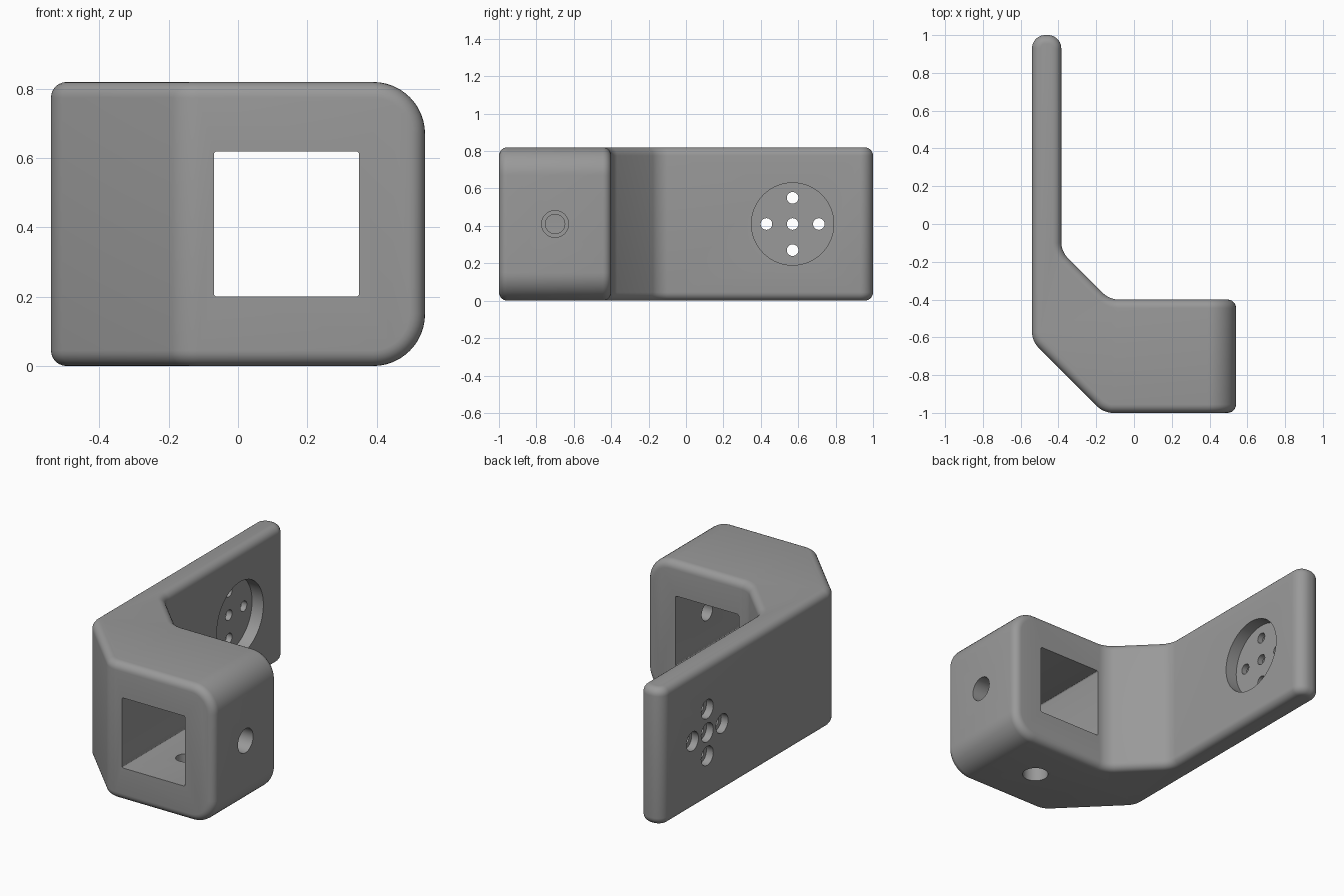
import bpy, bmesh, math
from mathutils import Matrix, Vector

if "Cube" in bpy.data.objects:
    bpy.data.objects.remove(bpy.data.objects["Cube"])

H = 0.82          # overall height
MID = H / 2

grey = bpy.data.materials.new("grey plastic")
grey.diffuse_color = (0.32, 0.32, 0.32, 1)
grey.use_nodes = True
grey.node_tree.nodes["Principled BSDF"].inputs["Base Color"].default_value = grey.diffuse_color


def make_object(name, bm):
    bmesh.ops.recalc_face_normals(bm, faces=bm.faces)
    mesh = bpy.data.meshes.new(name)
    bm.to_mesh(mesh)
    bm.free()
    mesh.materials.append(grey)
    obj = bpy.data.objects.new(name, mesh)
    bpy.context.collection.objects.link(obj)
    return obj


def round_edges(bm, test, radius, segments):
    edges = [e for e in bm.edges if test(*[v.co for v in e.verts])]
    bmesh.ops.bevel(bm, geom=edges, offset=radius, segments=segments,
                    profile=0.5, affect='EDGES', clamp_overlap=True)


def vertical(a, b):
    return abs(a.z - b.z) > 0.5


# Bracket body: bent outline seen from above, extruded upwards
outline = [(-0.54, 1), (-0.54, -0.62), (-0.16, -1), (0.54, -1),
           (0.54, -0.4), (-0.13, -0.4), (-0.385, -0.145), (-0.385, 1)]
bm = bmesh.new()
base = bm.faces.new([bm.verts.new((x, y, 0)) for x, y in outline])
top = bmesh.ops.extrude_face_region(bm, geom=[base])
bmesh.ops.translate(bm, vec=(0, 0, H),
                    verts=[g for g in top["geom"] if isinstance(g, bmesh.types.BMVert)])
bmesh.ops.recalc_face_normals(bm, faces=bm.faces)

# soft 45 degree bends, rounded plate end, large rounding on the block end
round_edges(bm, lambda a, b: vertical(a, b) and a.x < 0.5 and a.y < 0.9, 0.045, 6)
round_edges(bm, lambda a, b: vertical(a, b) and a.y > 0.9, 0.07, 10)
round_edges(bm, lambda a, b: min(a.x, b.x) > 0.53 and abs(a.z - b.z) < 0.01, 0.15, 12)
bracket = make_object("bracket", bm)

# small rounding along the remaining sharp edges
rim = bracket.modifiers.new("rim rounding", 'BEVEL')
rim.width = 0.045
rim.segments = 6
rim.limit_method = 'ANGLE'
rim.angle_limit = math.radians(30)

cutters = []


def drill(name, start, end, radius, sides=32):
    """Cylindrical cutter between two points."""
    start, end = Vector(start), Vector(end)
    axis = end - start
    turn = axis.to_track_quat('Z', 'Y').to_matrix().to_4x4()
    b = bmesh.new()
    bmesh.ops.create_cone(b, cap_ends=True, segments=sides, radius1=radius,
                          radius2=radius, depth=axis.length,
                          matrix=Matrix.Translation((start + end) / 2) @ turn)
    cutters.append(make_object(name, b))


# Square socket through the block
b = bmesh.new()
bmesh.ops.create_cube(b, size=1, matrix=Matrix.Translation((0.14, -0.7, MID))
                      @ Matrix.Diagonal((0.42, 0.8, 0.42, 1)))
round_edges(b, lambda p, q: abs(p.y - q.y) > 0.5, 0.01, 3)
cutters.append(make_object("socket_cutter", b))

# Stepped screw holes in the side and the underside of the block
drill("side_hole_wide", (0.6, -0.7, MID), (0.43, -0.7, MID), 0.072)
drill("side_hole_narrow", (0.6, -0.7, MID), (0.2, -0.7, MID), 0.052)
drill("bottom_hole_wide", (0.14, -0.7, -0.1), (0.14, -0.7, 0.11), 0.072)
drill("bottom_hole_narrow", (0.14, -0.7, -0.1), (0.14, -0.7, 0.35), 0.052)

# Round recess on the plate with five counterbored holes
drill("plate_recess", (-0.3, 0.57, MID), (-0.46, 0.57, MID), 0.22, 64)
for i, (dy, dz) in enumerate([(0, 0), (0.14, 0), (-0.14, 0), (0, 0.14), (0, -0.14)]):
    y, z = 0.57 + dy, MID + dz
    drill(f"plate_hole_{i}", (-0.6, y, z), (-0.42, y, z), 0.031)
    drill(f"plate_counterbore_{i}", (-0.6, y, z), (-0.495, y, z), 0.057)

for c in cutters:
    c.hide_render = True
    cut = bracket.modifiers.new(c.name, 'BOOLEAN')
    cut.operation = 'DIFFERENCE'
    cut.solver = 'EXACT'
    cut.object = c

# Apply everything, remove the cutters, smooth the roundings
bpy.context.view_layer.objects.active = bracket
bracket.select_set(True)
for m in list(bracket.modifiers):
    bpy.ops.object.modifier_apply(modifier=m.name)
for c in cutters:
    bpy.data.objects.remove(c, do_unlink=True)
bpy.ops.object.shade_smooth_by_angle(angle=math.radians(30))
